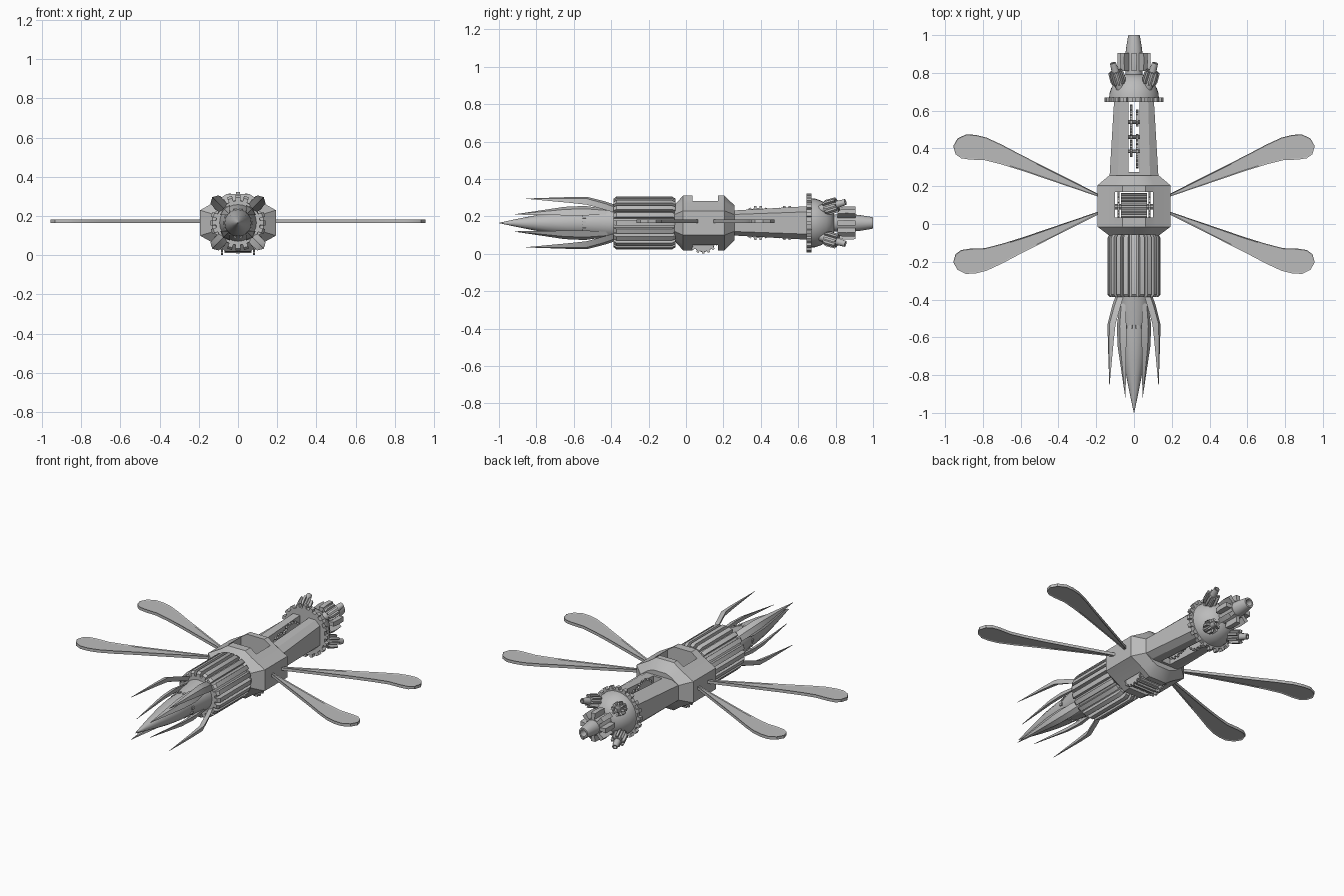
import bpy, bmesh, math
from mathutils import Matrix, Vector

if "Cube" in bpy.data.objects:
    bpy.data.objects.remove(bpy.data.objects["Cube"])

CZ = 0.165                      # height of the body axis
AXIS = Matrix.Translation((0, 0, CZ))
DIAGONALS = [math.radians(a) for a in (45, 135, 225, 315)]

metal = bpy.data.materials.new("grey metal")
metal.diffuse_color = (0.5, 0.5, 0.5, 1)
metal.use_nodes = True
metal.node_tree.nodes["Principled BSDF"].inputs["Base Color"].default_value = metal.diffuse_color


def loft(name, rings, matrix=AXIS):
    """Skin a list of equal-length point rings and cap both ends."""
    bm = bmesh.new()
    vr = [[bm.verts.new(matrix @ Vector(p)) for p in ring] for ring in rings]
    n = len(vr[0])
    for a, b in zip(vr, vr[1:]):
        for i in range(n):
            bm.faces.new((a[i], a[(i + 1) % n], b[(i + 1) % n], b[i]))
    bm.faces.new(vr[0])
    bm.faces.new(vr[-1])
    bmesh.ops.recalc_face_normals(bm, faces=bm.faces)
    me = bpy.data.meshes.new(name)
    bm.to_mesh(me)
    bm.free()
    me.materials.append(metal)
    ob = bpy.data.objects.new(name, me)
    bpy.context.collection.objects.link(ob)
    return ob


def lathe(name, profile, sides=24, matrix=AXIS):
    """Revolve (y, radius) points about the y axis."""
    angles = [2 * math.pi * i / sides for i in range(sides)]
    return loft(name, [[(r * math.cos(a), y, r * math.sin(a)) for a in angles]
                       for y, r in profile], matrix)


def gear(name, teeth, profile, matrix=AXIS, fill=0.5):
    """Toothed wheel along y; profile holds (y, outer, inner)."""
    step = 2 * math.pi / teeth
    rings = []
    for y, outer, inner in profile:
        ring = []
        for i in range(teeth):
            for f, r in ((-fill / 2, inner), (-fill / 2 + 0.04, outer),
                         (fill / 2 - 0.04, outer), (fill / 2, inner)):
                a = (i + f) * step
                ring.append((r * math.cos(a), y, r * math.sin(a)))
        rings.append(ring)
    return loft(name, rings, matrix)


def spike(name, sections, angle):
    """Diamond-section blade; sections hold (y, radius, half depth, half width)."""
    rings = [[(r + d, y, 0), (r, y, w), (r - d, y, 0), (r, y, -w)]
             for y, r, d, w in sections]
    return loft(name, rings, AXIS @ Matrix.Rotation(angle, 4, 'Y'))


def cut(ob, x, y0, y1):
    """Vertical slot straight through a part."""
    cutter = loft("slot_cutter", [[(-x, y, -.4), (x, y, -.4), (x, y, .4), (-x, y, .4)]
                                  for y in (y0, y1)])
    mod = ob.modifiers.new("slot", 'BOOLEAN')
    mod.operation, mod.solver, mod.object = 'DIFFERENCE', 'EXACT', cutter
    bpy.context.view_layer.objects.active = ob
    bpy.ops.object.modifier_apply(modifier=mod.name)
    bpy.data.objects.remove(cutter)


def section(y, pts):
    """Four-way symmetric ring from its first-quadrant points (side to top)."""
    q = [(x, y, z) for x, z in pts]
    q += [(-x, y, z) for x, z in reversed(pts)]
    return q + [(-x, y, -z) for _, (x, z) in enumerate(pts)] + \
        [(x, y, -z) for x, z in reversed(pts)]


# faceted hub with a slot from top to bottom
full = [(.193, .065), (.105, .115), (.06, .147)]
small = [(.13, .045), (.08, .08), (.045, .095)]
hub = loft("hub", [section(-.062, small), section(-.015, full),
                   section(.205, full), section(.258, small)])
cut(hub, .1, .035, .17)

# tail housing, wide at the hub and taller at the ring
tail = loft("tail_housing", [section(.24, [(.13, .045), (.085, .066)]),
                             section(.66, [(.105, .06), (.075, .09)])])
cut(tail, .03, .275, .648)


def across(x, y, z):
    """Frame whose y axis lies along world x."""
    return Matrix.Translation((x, y, z)) @ Matrix.Rotation(-math.pi / 2, 4, 'Z')


# gears and axles inside the tail slot
for x, y, r in ((.017, .385, .092), (-.015, .54, .092), (-.015, .4, .045), (.017, .56, .045)):
    gear("tail_gear", 18, [(-.006, r, r * .88), (.006, r, r * .88)], across(x, y, CZ))
for y in (.385, .46, .54):
    lathe("tail_axle", [(-.035, .01), (.035, .01)], 10, across(0, y, CZ))

# toothed drum inside the hub slot
gear("hub_drum", 18, [(-.07, .072, .058), (.07, .072, .058)], across(0, .092, .082))
for x in (-.082, .082):
    gear("drum_end_gear", 16, [(-.006, .081, .07), (.006, .081, .07)], across(x, .092, .082))
lathe("drum_axle", [(-.105, .015), (.105, .015)], 10, across(0, .092, .082))

# toothed ring and rear dome
gear("rear_ring", 20, [(.645, .157, .14), (.67, .157, .14)])
lathe("rear_dome", [(.66, .132), (.69, .13), (.72, .12), (.75, .103), (.775, .08),
                    (.79, .05), (.793, .02)], 32)

# main rear nozzle
lathe("main_nozzle", [(.77, .045), (.9, .045), (.925, .043), (.985, .033), (1, .03),
                      (1, .02), (.96, .018)], 20)
gear("main_nozzle_fins", 8, [(.81, .085, .05), (.855, .09, .05), (.905, .088, .05)])

# four small nozzles set diagonally on the dome
for a in DIAGONALS:
    m = AXIS @ Matrix.Rotation(a, 4, 'Y') @ Matrix.Translation((.098, .71, 0)) \
        @ Matrix.Rotation(math.radians(-23), 4, 'Z')
    lathe("small_nozzle", [(-.03, .024), (.1, .024), (.105, .02), (.155, .016),
                           (.155, .01), (.13, .009)], 14, m)
    gear("small_nozzle_fins", 8, [(.035, .034, .024), (.055, .042, .024),
                                  (.105, .04, .024)], m)

# ribbed drum in front of the hub
gear("ribbed_drum", 20, [(-.387, .13, .112), (-.372, .142, .115),
                         (-.075, .142, .115), (-.055, .13, .112)], fill=.66)

# neck, studded collar and pointed nose
lathe("neck", [(-.38, .095), (-.46, .085), (-.55, .07)], 20)
gear("nose_collar", 14, [(-.553, .078, .07), (-.535, .078, .07)])
lathe("nose_cone", [(-.54, .072), (-.62, .068), (-.72, .056), (-.82, .038),
                    (-.92, .018), (-1, .0008)], 16)

# long outer spikes and inner petals
for a in DIAGONALS:
    spike("outer_spike", [(-.375, .105, .012, .03), (-.43, .13, .015, .032),
                          (-.53, .168, .016, .03), (-.62, .174, .012, .022),
                          (-.855, .184, .001, .001)], a)
    spike("inner_petal", [(-.42, .085, .01, .02), (-.54, .093, .014, .036),
                          (-.65, .09, .012, .032), (-.92, .064, .001, .001)], a)

# four paddle wings with a raised rim
outline = [(.17, .15), (.59, .362), (.70, .42), (.78, .457), (.84, .472), (.89, .474),
           (.935, .452), (.957, .412), (.945, .37), (.915, .348), (.87, .344),
           (.80, .352), (.70, .304), (.59, .268), (.17, .138)]
outline[10:14] = [(.87, .341), (.79, .338), (.70, .315), (.59, .281)]
for sx in (1, -1):
    for rear in (True, False):
        pts = [(sx * x, y if rear else .21 - y) for x, y in outline]
        wing = loft("wing", [[(x, y, z) for x, y in pts] for z in (.165, .183)],
                    Matrix.Identity(4))
        bm = bmesh.new()
        bm.from_mesh(wing.data)
        caps = [f for f in bm.faces if abs(f.normal.z) > .9]
        bmesh.ops.inset_individual(bm, faces=caps, thickness=.006, depth=-.004)
        bm.to_mesh(wing.data)
        bm.free()

# smooth shading with sharp creases kept
bpy.ops.object.select_all(action='SELECT')
bpy.context.view_layer.objects.active = hub
bpy.ops.object.shade_smooth_by_angle(angle=math.radians(32))
